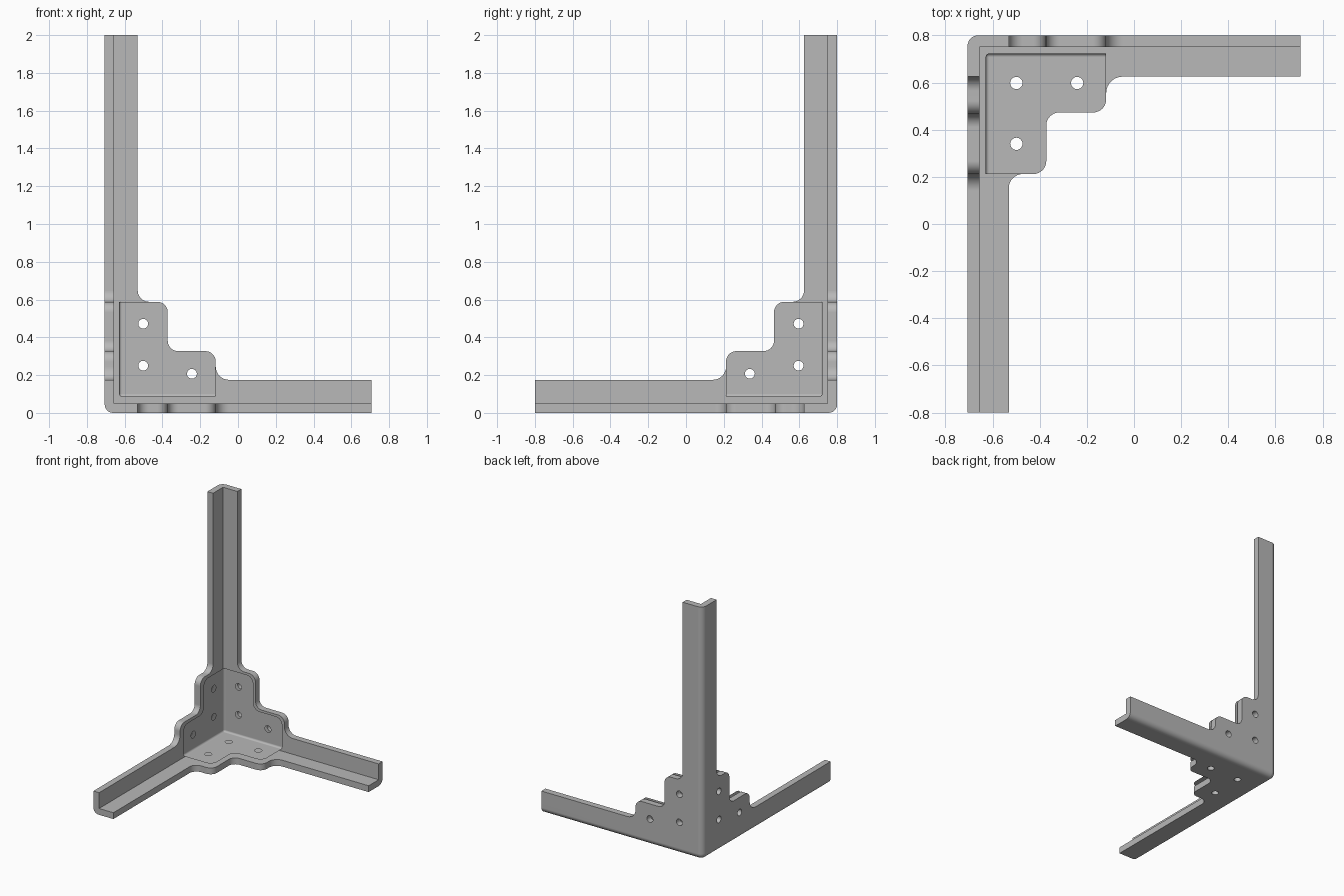
import bpy, bmesh
from math import sin, cos, pi
from mathutils import Vector

if "Cube" in bpy.data.objects:
    bpy.data.objects.remove(bpy.data.objects["Cube"])

grey = bpy.data.materials.new("plain grey")
grey.use_nodes = True
grey.diffuse_color = (0.48, 0.48, 0.48, 1)
grey.node_tree.nodes["Principled BSDF"].inputs["Base Color"].default_value = grey.diffuse_color

# Sheet directions: (u, v, w) in the sheet to distances (a, b, c) from the corner
FLOOR = lambda u, v, w: (u, v, w)
BACK = lambda u, v, w: (u, w, v)
SIDE = lambda u, v, w: (w, u, v)
SIZE = Vector((1.412, 1.6, 2.0))


def to_world(a, b, c):
    return Vector((a - SIZE.x / 2, SIZE.y / 2 - b, c))


def finish(bm, name):
    bmesh.ops.recalc_face_normals(bm, faces=bm.faces)
    mesh = bpy.data.meshes.new(name)
    bm.to_mesh(mesh)
    bm.free()
    mesh.materials.append(grey)
    ob = bpy.data.objects.new(name, mesh)
    bpy.context.collection.objects.link(ob)
    return ob


def rounded(corners, steps=8):
    """Round each right-angled corner (u, v, radius)."""
    out = []
    for i, (u, v, r) in enumerate(corners):
        p = Vector((u, v))
        if not r:
            out.append(p)
            continue
        before = (Vector(corners[i - 1][:2]) - p).normalized()
        after = (Vector(corners[(i + 1) % len(corners)][:2]) - p).normalized()
        centre = p + (before + after) * r
        for k in range(steps + 1):
            t = k / steps * pi / 2
            out.append(centre - after * r * cos(t) - before * r * sin(t))
    return out


def sheet(name, outline, w0, w1, axes, edge=0):
    """Extrude an outline, optionally rounding the rim of its w1 face."""
    bm = bmesh.new()
    low = [bm.verts.new(to_world(*axes(p.x, p.y, w0))) for p in outline]
    top = [bm.verts.new(to_world(*axes(p.x, p.y, w1))) for p in outline]
    bm.faces.new(low)
    cap = bm.faces.new(top)
    for i in range(len(low)):
        bm.faces.new((low[i - 1], low[i], top[i], top[i - 1]))
    bmesh.ops.recalc_face_normals(bm, faces=bm.faces)
    if edge:
        bmesh.ops.bevel(bm, geom=list(cap.edges), offset=edge, segments=5,
                        profile=0.5, affect='EDGES')
    return finish(bm, name)


def corner_box(name, near, far, radius):
    """Box whose three edges at the near corner are rounded."""
    bm = bmesh.new()
    bmesh.ops.create_cube(bm, size=1)
    for v in bm.verts:
        v.co = Vector([near[i] if v.co[i] < 0 else far[i] for i in range(3)])
    edges = [e for e in bm.edges
             if any((v.co - Vector(near)).length < 1e-5 for v in e.verts)]
    bmesh.ops.bevel(bm, geom=edges, offset=radius, segments=6, profile=0.5, affect='EDGES')
    for v in bm.verts:
        v.co = to_world(*v.co)
    return finish(bm, name)


def combine(ob, other, operation):
    mod = ob.modifiers.new(operation, 'BOOLEAN')
    mod.operation, mod.solver, mod.object = operation, 'EXACT', other
    bpy.context.view_layer.objects.active = ob
    bpy.ops.object.modifier_apply(modifier=mod.name)
    bpy.data.objects.remove(other)


def drill(ob):
    """Three screw holes through each sheet."""
    wall = [(0.204, 0.472), (0.204, 0.25), (0.462, 0.207)]
    floor = [(0.207, 0.202), (0.465, 0.202), (0.207, 0.46)]
    for axes, spots in ((FLOOR, floor), (BACK, wall), (SIDE, wall)):
        for u, v in spots:
            ring = [Vector((u + 0.026 * cos(k * pi / 12), v + 0.026 * sin(k * pi / 12)))
                    for k in range(24)]
            combine(ob, sheet("drill", ring, -0.2, 0.2, axes), 'DIFFERENCE')


def smooth(ob):
    bpy.ops.object.select_all(action='DESELECT')
    ob.select_set(True)
    bpy.context.view_layer.objects.active = ob
    bpy.ops.object.shade_smooth_by_angle(angle=pi / 6)
    mod = ob.modifiers.new("flat face shading", 'WEIGHTED_NORMAL')
    mod.keep_sharp = True


LEG, SHORT, LONG, R = 0.175, 0.327, 0.588, 0.055
step = [(LONG, SHORT, R), (SHORT + 0.007, SHORT, R), (SHORT + 0.007, LONG, R)]

# Outer frame: three stepped sheets with long legs, trimmed to a rounded corner
outline = rounded([(-0.1, -0.1, 0), (2.2, -0.1, 0), (2.2, LEG, 0), (LONG, LEG, 0.07)]
                  + step + [(LEG, LONG, 0.06), (LEG, 2.2, 0), (-0.1, 2.2, 0)])
frame = sheet("outer_frame", outline, -0.1, 0.05, FLOOR)
for axes in (BACK, SIDE):
    combine(frame, sheet("wall", outline, -0.1, 0.05, axes), 'UNION')
combine(frame, corner_box("trim", (0, 0, 0), SIZE, 0.045), 'INTERSECT')
drill(frame)
smooth(frame)

# Inner bracket: three stepped sheets with soft rims, set off by a narrow slot
outline = rounded([(0, 0, 0), (LONG, 0, 0)] + step + [(0, LONG, 0)])
bracket = sheet("inner_bracket", outline, -0.1, 0.134, FLOOR, 0.025)
for axes in (BACK, SIDE):
    combine(bracket, sheet("wall", outline, -0.1, 0.128, axes, 0.025), 'UNION')

# Broad fillet in the upright inside corner
IN, OUT, FACE = 0.05, 0.3, 0.1275
fillet = rounded([(IN, IN, 0), (OUT, IN, 0), (OUT, FACE, 0), (FACE, FACE, 0.15),
                  (FACE, OUT, 0), (IN, OUT, 0)])
combine(bracket, sheet("fillet", fillet, 0.1, LONG - 0.0005, FLOOR, 0.025), 'UNION')
combine(bracket, corner_box("trim", (0.077, 0.077, 0.086), (1, 1, 1), 0.015), 'INTERSECT')
drill(bracket)
smooth(bracket)
